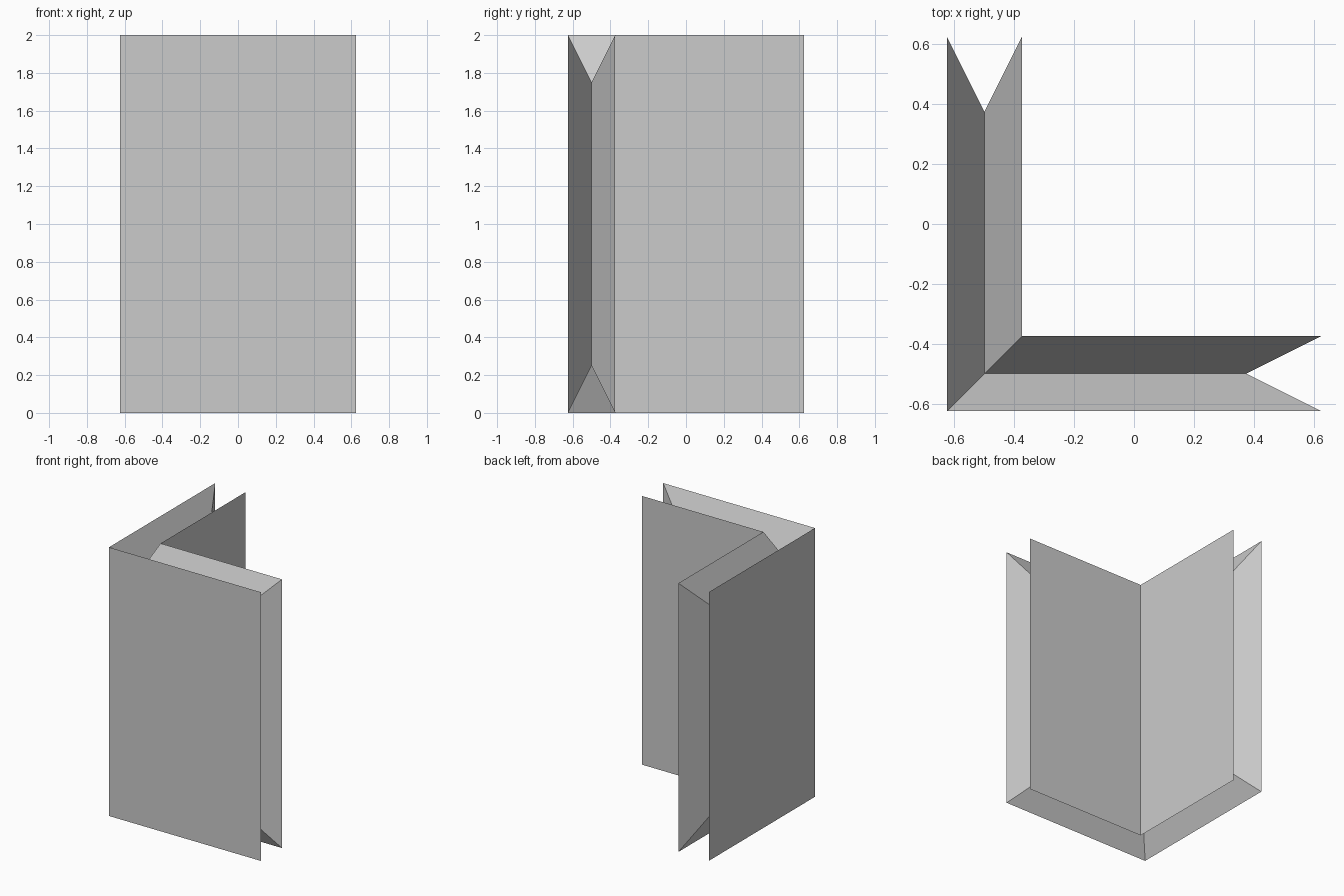
import bpy, bmesh

if "Cube" in bpy.data.objects:
    bpy.data.objects.remove(bpy.data.objects["Cube"])

HALF = 0.625      # half length of each wall
HEIGHT = 2.0
NOTCH = 0.25      # depth of the V groove along every edge

bm = bmesh.new()


def add_layer(corner, inset):
    """Folded L-shaped sheet outline: bottom path, then top path back."""
    end = HALF - inset
    path = [(end, corner), (corner, corner), (corner, end)]
    bottom = [bm.verts.new((x, y, inset)) for x, y in path]
    top = [bm.verts.new((x, y, HEIGHT - inset)) for x, y in reversed(path)]
    return bottom + top


# Outer sheet, recessed middle of the groove, inner sheet
layers = [add_layer(-0.625, 0), add_layer(-0.5, NOTCH), add_layer(-0.375, 0)]

# Sloping groove sides on the top, bottom and both ends
for a, b in zip(layers, layers[1:]):
    for i in range(6):
        j = (i + 1) % 6
        bm.faces.new((a[i], a[j], b[j], b[i]))

# Flat wall faces on the outside and inside of the corner
for v in (layers[0], layers[2]):
    bm.faces.new((v[0], v[1], v[4], v[5]))
    bm.faces.new((v[1], v[2], v[3], v[4]))

bmesh.ops.recalc_face_normals(bm, faces=bm.faces)
mesh = bpy.data.meshes.new("corner_wall")
bm.to_mesh(mesh)
bm.free()
wall = bpy.data.objects.new("corner_wall", mesh)
bpy.context.collection.objects.link(wall)
